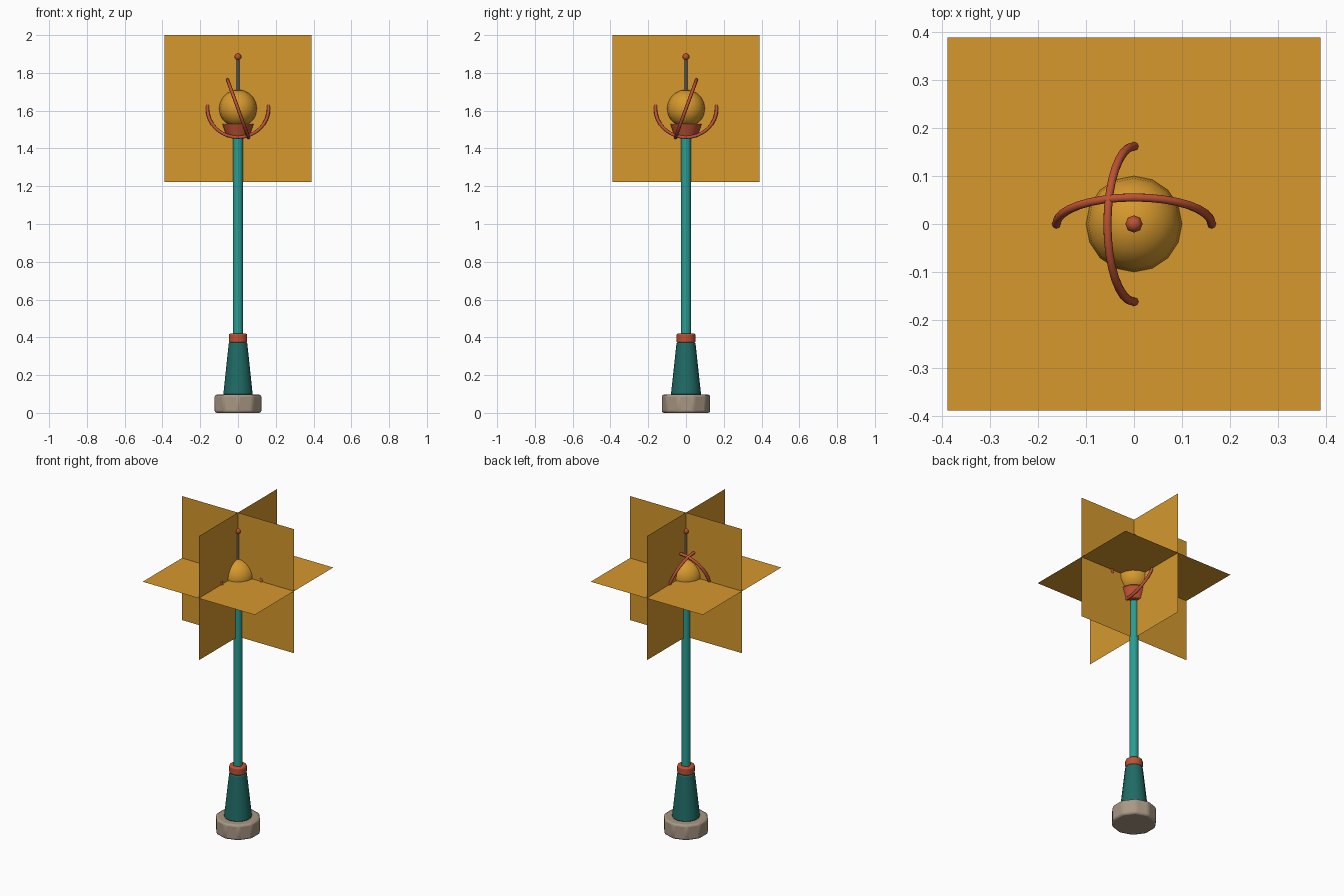
import bpy, math

if "Cube" in bpy.data.objects:
    bpy.data.objects.remove(bpy.data.objects["Cube"])


def mat(name, rgb):
    m = bpy.data.materials.new(name)
    m.diffuse_color = (*rgb, 1.0)
    m.use_nodes = True
    m.node_tree.nodes["Principled BSDF"].inputs["Base Color"].default_value = m.diffuse_color
    return m


STONE = mat("stone", (0.39, 0.31, 0.23))
DARK_TEAL = mat("dark teal", (0.014, 0.145, 0.130))
TEAL = mat("teal", (0.023, 0.337, 0.290))
TERRACOTTA = mat("terracotta", (0.50, 0.084, 0.033))
AMBER = mat("amber", (0.67, 0.315, 0.027))
STEEL = mat("steel grey", (0.27, 0.28, 0.29))

LAMP_Z = 1.611


def finish(name, material, bevel=0.0, smooth=True):
    """Name and colour the active object, bevel its rims, smooth its sides."""
    ob = bpy.context.object
    ob.name = name
    ob.data.materials.append(material)
    if smooth:
        bpy.ops.object.shade_smooth_by_angle(angle=math.radians(35))
    if bevel:
        b = ob.modifiers.new("bevel", 'BEVEL')
        b.width = bevel
        b.segments = 2
        b.limit_method = 'ANGLE'
        b.angle_limit = math.radians(32)
    return ob


def drum(name, r1, r2, z0, z1, sides, material, bevel=0.0):
    bpy.ops.mesh.primitive_cone_add(vertices=sides, radius1=r1, radius2=r2,
                                    depth=z1 - z0, location=(0, 0, (z0 + z1) / 2))
    return finish(name, material, bevel)


def ball(name, r, z, segs, rings, material):
    bpy.ops.mesh.primitive_uv_sphere_add(segments=segs, ring_count=rings,
                                         radius=r, location=(0, 0, z))
    ob = finish(name, material, smooth=False)
    ob.data.shade_smooth()
    return ob


# post
drum("base", 0.130, 0.130, 0.0, 0.097, 10, STONE, 0.012)
drum("pedestal", 0.080, 0.050, 0.095, 0.372, 14, DARK_TEAL, 0.006)
drum("pedestal_ring", 0.050, 0.050, 0.370, 0.420, 14, TERRACOTTA, 0.008)
drum("pole", 0.027, 0.027, 0.415, 1.475, 12, TEAL)
drum("lamp_cup", 0.058, 0.083, 1.458, 1.530, 12, TERRACOTTA, 0.005)

# globe and finial
ball("globe", 0.100, LAMP_Z, 16, 10, AMBER)
drum("finial_rod", 0.008, 0.008, 1.70, 1.88, 8, STEEL)
ball("finial_ball", 0.018, 1.885, 8, 6, TERRACOTTA)

# two tilted rings around the globe
for i, spin in enumerate((0, 90)):
    bpy.ops.mesh.primitive_torus_add(
        major_radius=0.162, minor_radius=0.009, major_segments=32, minor_segments=8,
        location=(0, 0, LAMP_Z),
        rotation=(math.radians(70), 0, math.radians(spin)))
    ob = finish(f"globe_ring_{i + 1}", TERRACOTTA, smooth=False)
    ob.data.shade_smooth()

# three crossed glow planes
for name, rot in (("glow_level", (0, 0, 0)),
                  ("glow_front", (math.pi / 2, 0, 0)),
                  ("glow_side", (0, math.pi / 2, 0))):
    bpy.ops.mesh.primitive_plane_add(size=0.778, location=(0, 0, LAMP_Z), rotation=rot)
    finish(name, AMBER, smooth=False)
